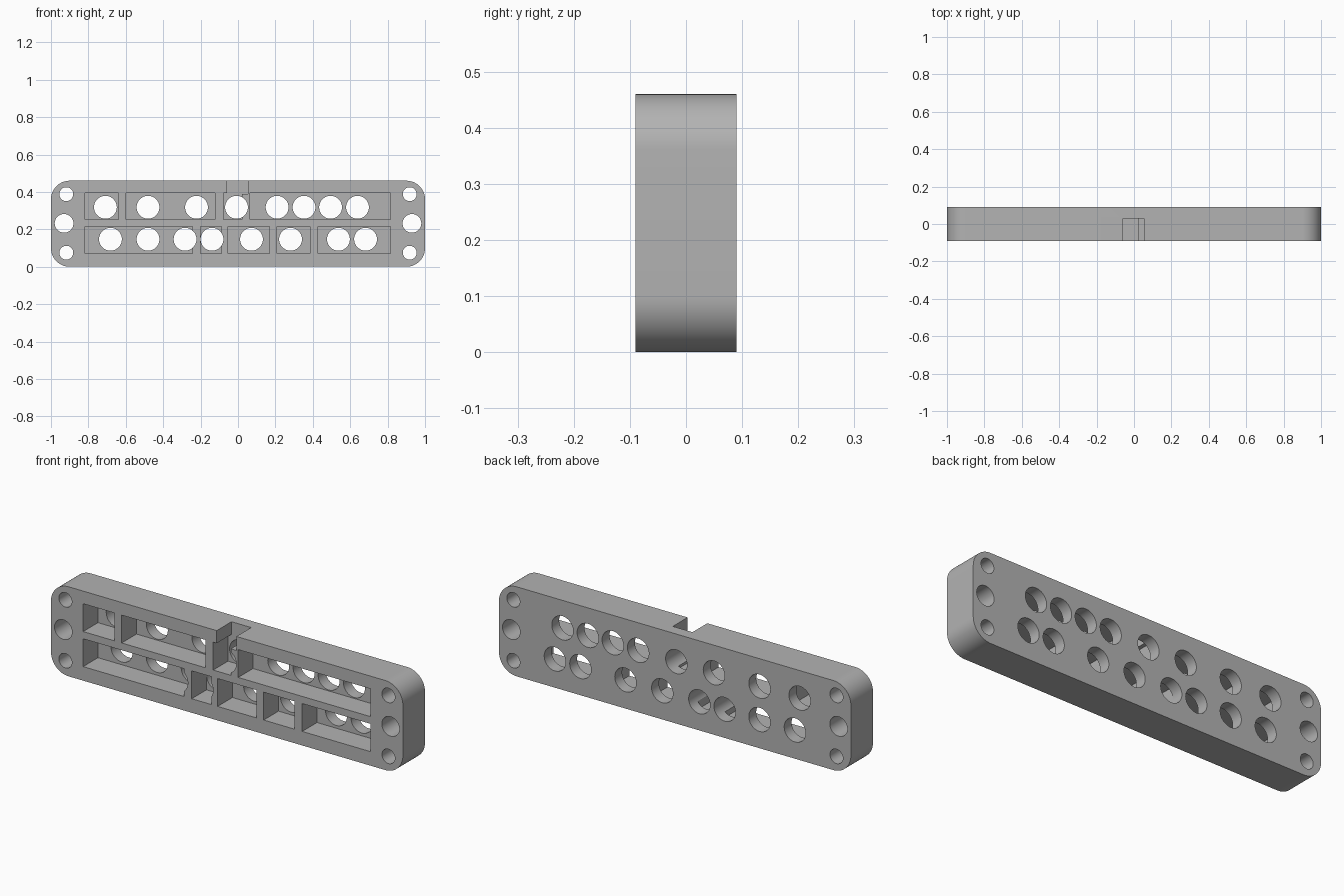
import bpy, bmesh, math
from mathutils import Matrix, Vector

HEIGHT, HALF_DEPTH, FLOOR = 0.46, 0.09, 0.03

if "Cube" in bpy.data.objects:
    bpy.data.objects.remove(bpy.data.objects["Cube"])

grey = bpy.data.materials.new("plain grey")
grey.use_nodes = True
grey.diffuse_color = (0.45, 0.45, 0.45, 1)
grey.node_tree.nodes["Principled BSDF"].inputs["Base Color"].default_value = grey.diffuse_color


def add_box(bm, x0, x1, y0, y1, z0, z1):
    centre = Vector((x0 + x1, y0 + y1, z0 + z1)) / 2
    size = Matrix.Diagonal((x1 - x0, y1 - y0, z1 - z0, 1))
    return bmesh.ops.create_cube(bm, size=1, matrix=Matrix.Translation(centre) @ size)["verts"]


def add_drill(bm, x, z, radius):
    turn = Matrix.Translation((x, 0, z)) @ Matrix.Rotation(math.pi / 2, 4, "X")
    bmesh.ops.create_cone(bm, cap_ends=True, segments=48, radius1=radius,
                          radius2=radius, depth=0.4, matrix=turn)


def make_object(name, bm):
    mesh = bpy.data.meshes.new(name)
    bm.to_mesh(mesh)
    bm.free()
    mesh.materials.append(grey)
    obj = bpy.data.objects.new(name, mesh)
    bpy.context.collection.objects.link(obj)
    return obj


def cut(body, bm):
    """Subtract a cutter mesh from the body and discard the cutter."""
    cutter = make_object("cutter", bm)
    cutter.hide_render = True
    mod = body.modifiers.new("cut", "BOOLEAN")
    mod.operation, mod.solver, mod.object = "DIFFERENCE", "EXACT", cutter
    bpy.context.view_layer.objects.active = body
    bpy.ops.object.modifier_apply(modifier=mod.name)
    bpy.data.objects.remove(cutter)


# Bar with rounded ends
bm = bmesh.new()
add_box(bm, -1, 1, -HALF_DEPTH, HALF_DEPTH, 0, HEIGHT)
corners = [e for e in bm.edges if abs(e.verts[0].co.y - e.verts[1].co.y) > 0.1]
bmesh.ops.bevel(bm, geom=corners, offset=0.1, segments=16, profile=0.5, affect="EDGES")
body = make_object("pocketed_bar", bm)

# Two rows of pockets, open at the front: (bottom, top, x spans)
rows = [
    (0.252, 0.395, [(-0.817, -0.64), (-0.598, -0.122), (-0.078, 0.022), (0.064, 0.815)]),
    (0.072, 0.215, [(-0.817, -0.243), (-0.2, -0.088), (-0.053, 0.168),
                    (0.209, 0.385), (0.428, 0.815)]),
]
bm = bmesh.new()
for low, high, spans in rows:
    for x0, x1 in spans:
        add_box(bm, x0, x1, -0.2, FLOOR, low, high)
cut(body, bm)

# Notch in the top edge
bm = bmesh.new()
add_box(bm, -0.058, 0.054, -0.2, FLOOR, 0.388, 0.6)
cut(body, bm)

# Through holes in the pocket rows and at both ends
holes = [
    (0.318, [-0.709, -0.481, -0.222, -0.008, 0.209, 0.353, 0.495, 0.639]),
    (0.147, [-0.682, -0.481, -0.283, -0.139, 0.072, 0.281, 0.537, 0.682]),
]
bm = bmesh.new()
for z, centres in holes:
    for x in centres:
        add_drill(bm, x, z, 0.061)
for side in (-1, 1):
    add_drill(bm, side * 0.93, 0.232, 0.05)
    for z in (0.075, 0.388):
        add_drill(bm, side * 0.918, z, 0.037)
cut(body, bm)

# Smooth the curved walls, keep edges sharp
bpy.ops.object.select_all(action="DESELECT")
body.select_set(True)
bpy.context.view_layer.objects.active = body
bpy.ops.object.shade_smooth_by_angle(angle=math.radians(30))
